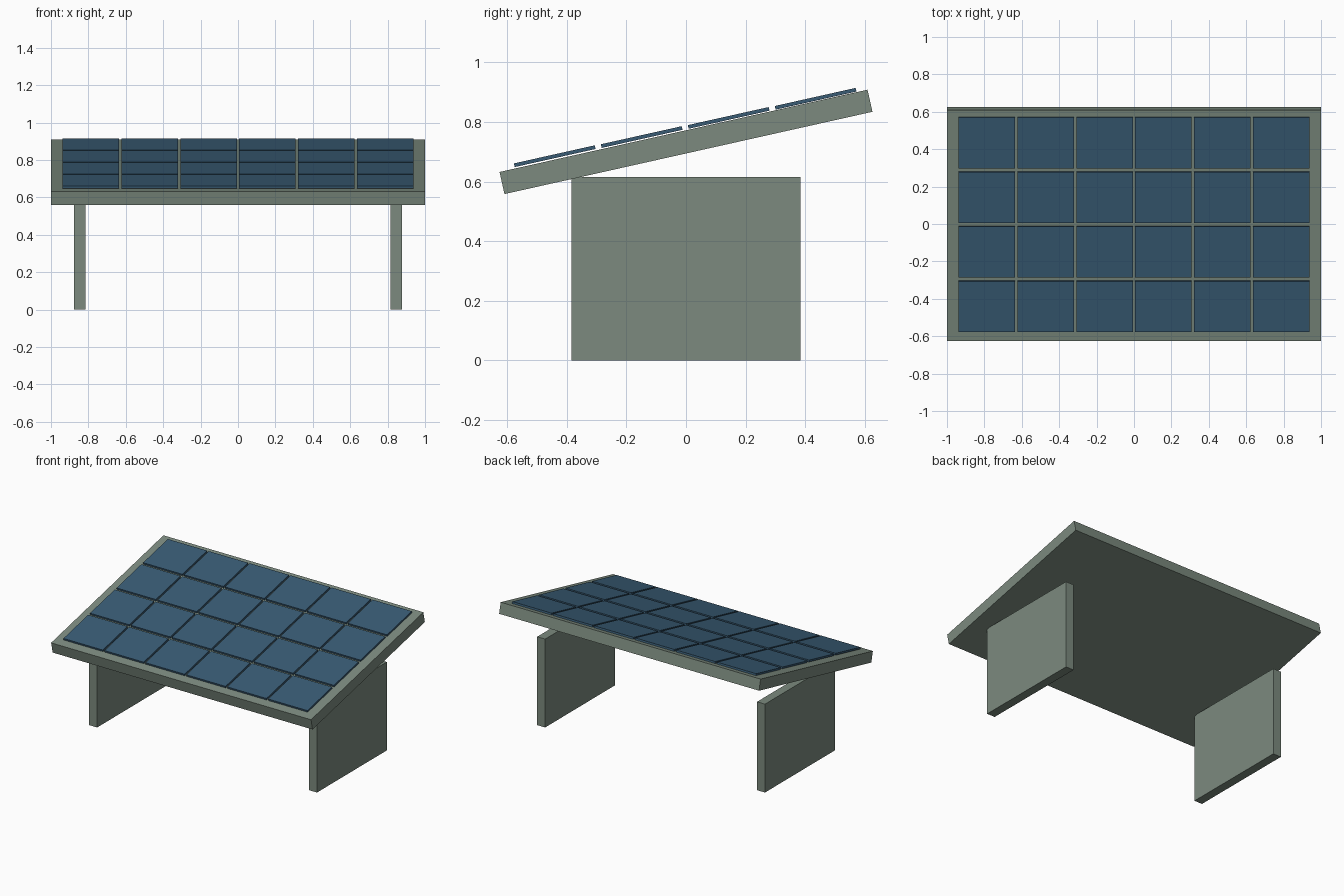
import bpy
from math import sin, cos
from mathutils import Matrix, Vector

cube = bpy.data.objects.get("Cube")
if cube:
    bpy.data.objects.remove(cube, do_unlink=True)


def material(name, color):
    mat = bpy.data.materials.new(name)
    mat.use_nodes = True
    mat.diffuse_color = (*color, 1)
    mat.node_tree.nodes["Principled BSDF"].inputs["Base Color"].default_value = (*color, 1)
    return mat


def box(name, size, center, mat, tilt=0):
    bpy.ops.mesh.primitive_cube_add(size=1)
    obj = bpy.context.object
    obj.name = name
    obj.data.transform(Matrix.Diagonal((*size, 1)))
    obj.location = center
    obj.rotation_euler.x = tilt
    obj.data.materials.append(mat)
    return obj


frame_grey = material("grey green frame", (0.2, 0.255, 0.21))
cell_blue = material("solar blue", (0.04, 0.105, 0.175))

TILT = 0.22
DECK_Z = 0.733
DECK_THICK = 0.076

# Tilted deck
box("deck", (2, 1.265, DECK_THICK), (0, 0, DECK_Z), frame_grey, TILT)

# Side support walls
for side, x in (("left", 0.846), ("right", -0.846)):
    box(side + "_support", (0.061, 0.767, 0.615), (x, 0, 0.3075), frame_grey)

# Solar panels, 4 rows of 6, set just above the deck
PITCH_X, PITCH_Y = 0.315, 0.2987
for row in range(4):
    along = (row - 1.5) * PITCH_Y
    lift = DECK_THICK / 2 + 0.0115 - 0.001 * (row - 1.5)
    y = along * cos(TILT) - lift * sin(TILT) + 0.008
    z = DECK_Z + along * sin(TILT) + lift * cos(TILT)
    for col in range(6):
        box(f"panel_{row + 1}_{col + 1}", (0.302, 0.278, 0.0125),
            Vector(((col - 2.5) * PITCH_X, y, z)), cell_blue, TILT)
